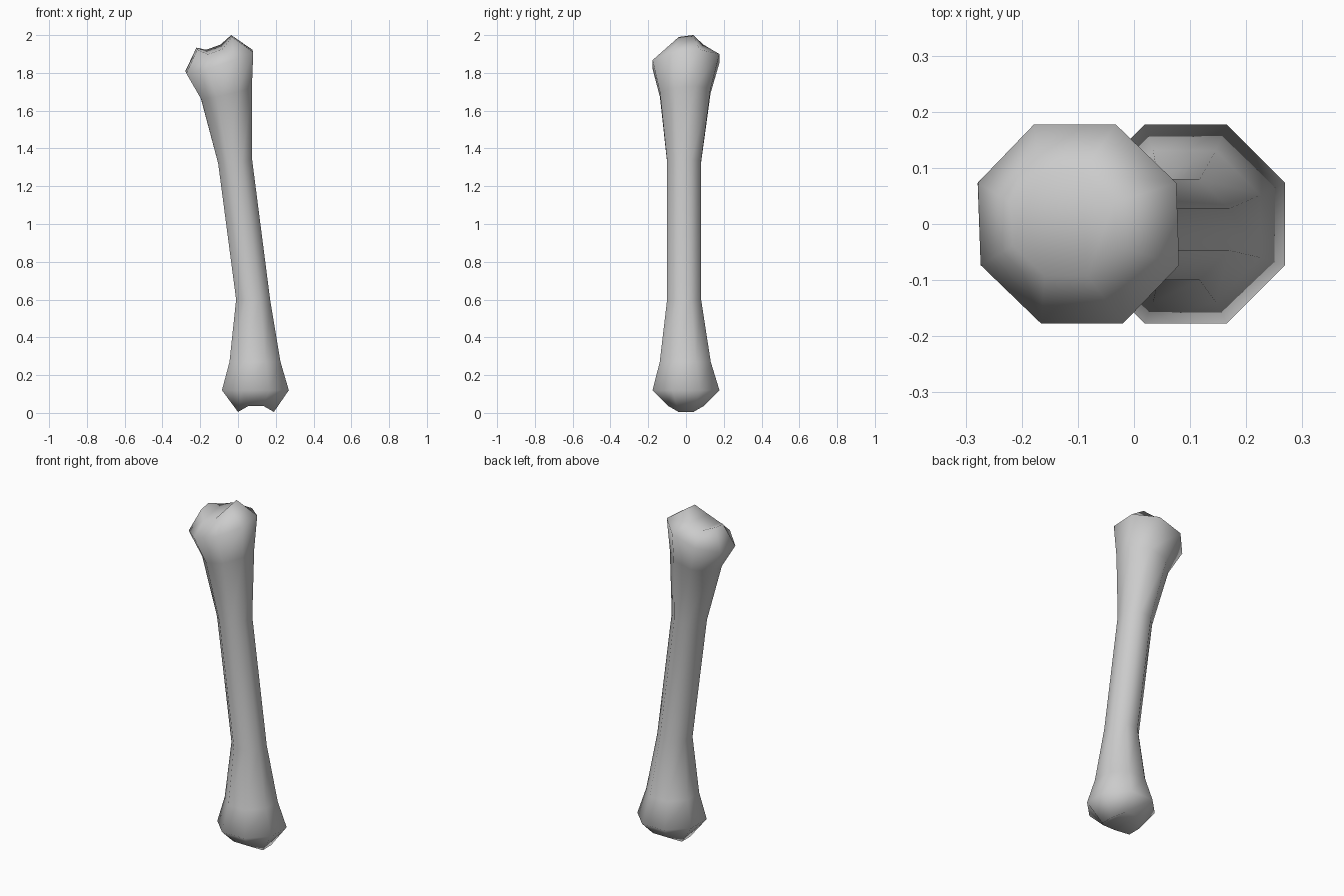
import bpy, bmesh, math

old = bpy.data.objects.get("Cube")
if old:
    bpy.data.objects.remove(old, do_unlink=True)

mat = bpy.data.materials.new("bone_grey")
mat.use_nodes = True
colour = (0.6, 0.6, 0.6, 1)
mat.diffuse_color = colour
mat.node_tree.nodes["Principled BSDF"].inputs["Base Color"].default_value = colour

SIDES = 8


def add_ring(bm, cx, cy, cz, apothem, tilt_x=0, tilt_y=0, groove=0):
    """Octagon with flats on the axes; groove shifts the front and back corners in z."""
    radius = apothem / math.cos(math.pi / SIDES)
    verts = []
    for i in range(SIDES):
        a = (i + 0.5) * math.tau / SIDES
        dx, dy = radius * math.cos(a), radius * math.sin(a)
        z = cz + tilt_x * dx + tilt_y * dy
        if abs(dy) > abs(dx):
            z += groove
        verts.append(bm.verts.new((cx + dx - tilt_y * 0.4 * dy, cy + dy, z)))
    return verts


def close_end(bm, r):
    """Saddle cap: a knuckle on either side of a central groove."""
    for idx in ((0, 1, 6, 7), (1, 2, 5, 6), (2, 3, 4, 5)):
        bm.faces.new([r[i] for i in idx])


# Rings from the lower knuckles to the tilted upper knuckles
bm = bmesh.new()
rings = [add_ring(bm, *spec) for spec in (
    (0.095, 0, 0.005, 0.095, 0, 0, 0.032),
    (0.092, 0, 0.12, 0.177),
    (0.09, -0.004, 0.27, 0.135),
    (0.08, -0.01, 0.60, 0.09),
    (-0.015, -0.01, 1.33, 0.09, 0.1),
    (-0.062, -0.004, 1.695, 0.134, 0.23, 0.07),
    (-0.099, 0, 1.86, 0.177, 0.32, 0.09),
    (-0.126, 0, 1.962, 0.092, 0.36, 0.13, -0.038),
)]
for low, high in zip(rings, rings[1:]):
    for i in range(SIDES):
        j = (i + 1) % SIDES
        bm.faces.new((low[i], low[j], high[j], high[i]))
close_end(bm, rings[0])
close_end(bm, rings[-1])
bmesh.ops.recalc_face_normals(bm, faces=bm.faces)
for f in bm.faces:
    f.smooth = True

mesh = bpy.data.meshes.new("long_bone")
bm.to_mesh(mesh)
bm.free()
mesh.materials.append(mat)
bone = bpy.data.objects.new("long_bone", mesh)
bpy.context.collection.objects.link(bone)
